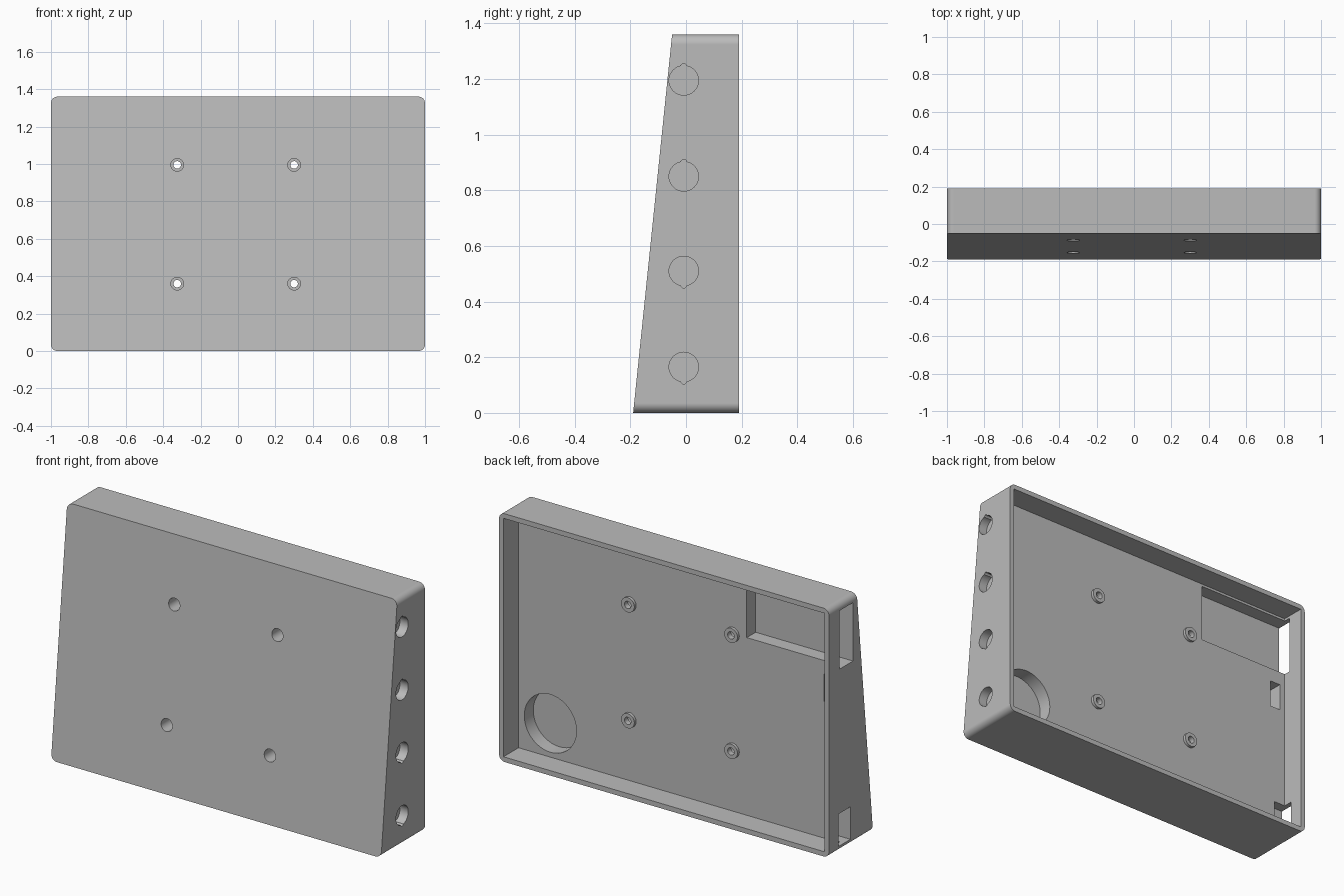
import bpy, bmesh, math
from mathutils import Matrix

cube = bpy.data.objects.get("Cube")
if cube:
    bpy.data.objects.remove(cube, do_unlink=True)

HEIGHT, BACK, FLOOR = 1.36, 0.19, 0.06
WALL, CORNER = 0.027, 0.035

grey = bpy.data.materials.new("plain grey")
grey.use_nodes = True
grey.diffuse_color = (0.5, 0.5, 0.5, 1)
grey.node_tree.nodes["Principled BSDF"].inputs["Base Color"].default_value = (0.5, 0.5, 0.5, 1)


def front_y(z):
    """Depth of the sloping front panel at a height."""
    return -0.19 + 0.14 * z / HEIGHT


def finish(bm, name):
    bmesh.ops.recalc_face_normals(bm, faces=bm.faces)
    mesh = bpy.data.meshes.new(name)
    bm.to_mesh(mesh)
    bm.free()
    obj = bpy.data.objects.new(name, mesh)
    bpy.context.collection.objects.link(obj)
    mesh.materials.append(grey)
    return obj


def box(name, x0, x1, y0, y1, z0, z1):
    bm = bmesh.new()
    bmesh.ops.create_cube(bm, size=1)
    for v in bm.verts:
        v.co = (x1 if v.co.x > 0 else x0, y1 if v.co.y > 0 else y0, z1 if v.co.z > 0 else z0)
    return finish(bm, name)


def rod(name, axis, start, end, a, z, radius, sides=40):
    """Cylinder along x or y; a is the other horizontal coordinate."""
    bm = bmesh.new()
    mid = (start + end) / 2
    if axis == 'X':
        place = Matrix.Translation((mid, a, z)) @ Matrix.Rotation(math.pi / 2, 4, 'Y')
    else:
        place = Matrix.Translation((a, mid, z)) @ Matrix.Rotation(math.pi / 2, 4, 'X')
    bmesh.ops.create_cone(bm, cap_ends=True, segments=sides, radius1=radius,
                          radius2=radius, depth=end - start, matrix=place)
    return finish(bm, name)


def combine(target, tool, operation='DIFFERENCE'):
    mod = target.modifiers.new("shape", 'BOOLEAN')
    mod.operation, mod.solver, mod.object = operation, 'EXACT', tool
    bpy.context.view_layer.objects.active = target
    bpy.ops.object.modifier_apply(modifier=mod.name)
    bpy.data.objects.remove(tool, do_unlink=True)


# Wedge-shaped shell with rounded corners
profile = []
for i, (sx, top) in enumerate([(1, 1), (-1, 1), (-1, 0), (1, 0)]):
    cx = sx * (1 - CORNER)
    cz = HEIGHT - CORNER if top else CORNER
    for k in range(9):
        t = math.pi / 2 * (i + k / 8)
        profile.append((cx + CORNER * math.cos(t), cz + CORNER * math.sin(t)))
bm = bmesh.new()
front = [bm.verts.new((x, front_y(z), z)) for x, z in profile]
back = [bm.verts.new((x, BACK, z)) for x, z in profile]
bm.faces.new(front)
bm.faces.new(back)
for i in range(len(front)):
    j = (i + 1) % len(front)
    bm.faces.new((front[i], front[j], back[j], back[i]))
housing = finish(bm, "housing")

# Open back
inner = 1 - WALL
combine(housing, box("cavity", -inner, inner, FLOOR, 0.3, WALL, HEIGHT - WALL))

# Deep pocket and openings through the right wall
combine(housing, box("port_pocket", -1.1, -0.41, -0.017, 0.10, 1.0, 1.32))
combine(housing, box("cable_notch", -1.1, -0.905, 0.005, 0.11, 0.032, 0.21))
combine(housing, box("small_pocket", -0.94, -0.877, -0.03, 0.1, 0.775, 0.925))

# Round pocket in the floor
combine(housing, rod("round_pocket", 'Y', -0.018, 0.1, 0.78, 0.212, 0.158, 64))

# Blind holes in the left wall, each with a small key notch
for z, side in [(0.165, -1), (0.51, -1), (0.85, 1), (1.195, 1)]:
    combine(housing, rod("side_hole", 'X', 0.95, 1.1, -0.008, z, 0.053))
    combine(housing, rod("key_notch", 'X', 0.95, 1.1, -0.008, z + side * 0.05, 0.011, 16))

# Screw bosses with stepped holes
for x in (-0.325, 0.30):
    for z in (0.36, 0.995):
        combine(housing, rod("boss", 'Y', 0.03, FLOOR + 0.016, x, z, 0.04), 'UNION')
        combine(housing, rod("counterbore", 'Y', -0.3, 0.045, x, z, 0.034))
        combine(housing, rod("screw_hole", 'Y', -0.3, 0.2, x, z, 0.02, 28))

# Smooth curves, crisp edges
bpy.ops.object.select_all(action='DESELECT')
housing.select_set(True)
bpy.context.view_layer.objects.active = housing
bpy.ops.object.shade_smooth_by_angle(angle=math.radians(30))
weighted = housing.modifiers.new("even_shading", 'WEIGHTED_NORMAL')
weighted.keep_sharp = True
